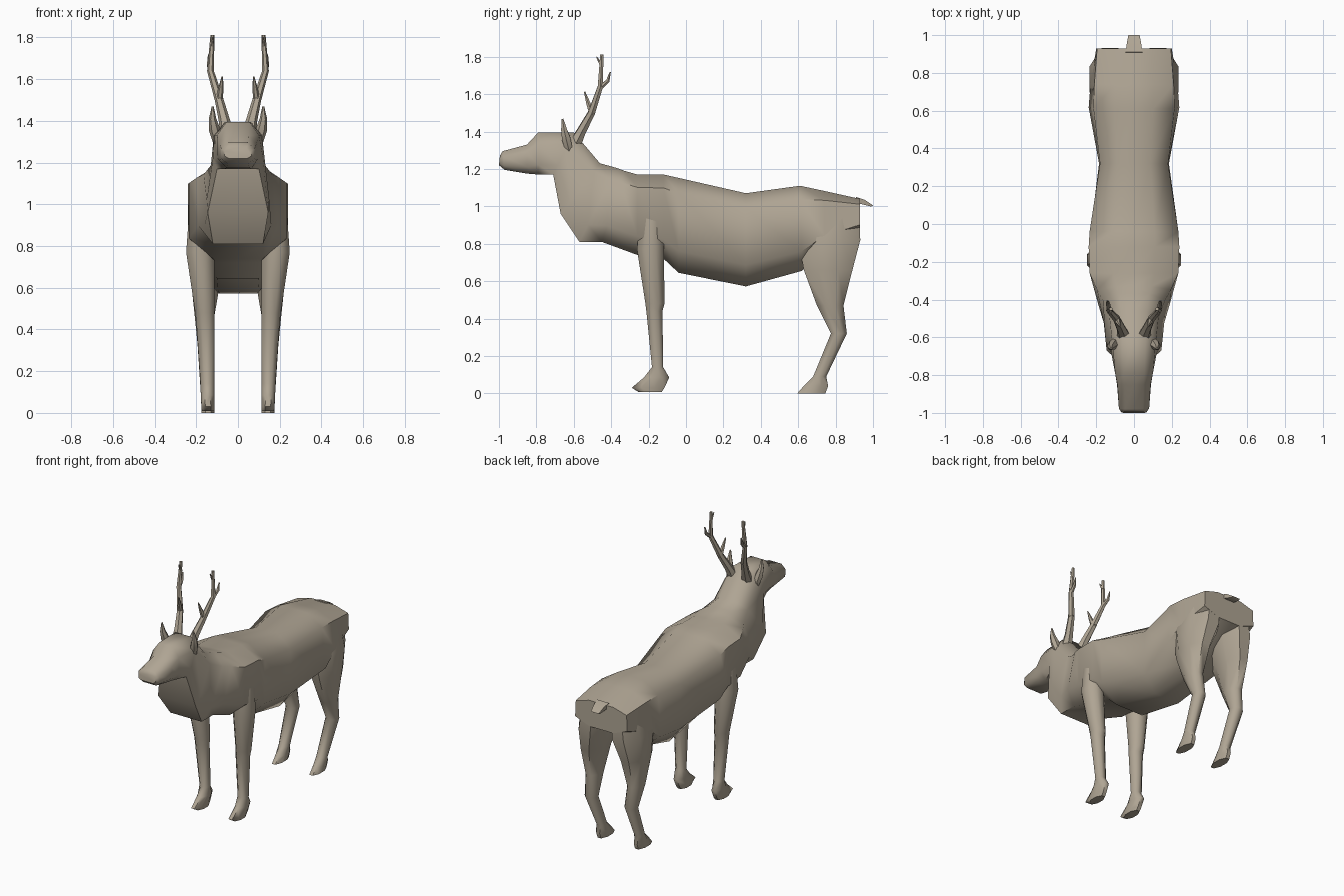
import bpy, bmesh, math
from mathutils import Vector

coat = bpy.data.materials.new("taupe coat")
coat.diffuse_color = (0.43, 0.375, 0.295, 1)


def loft(name, rings, side=1, angle=55):
    """Skin a list of equal-length rings and cap both ends."""
    bm = bmesh.new()
    loops = [[bm.verts.new((x * side, y, z)) for x, y, z in r] for r in rings]
    n = len(loops[0])
    for a, b in zip(loops, loops[1:]):
        for i in range(n):
            j = (i + 1) % n
            bm.faces.new((a[i], a[j], b[j], b[i]))
    bm.faces.new(loops[0])
    bm.faces.new(loops[-1])
    bmesh.ops.recalc_face_normals(bm, faces=bm.faces)
    me = bpy.data.meshes.new(name)
    bm.to_mesh(me)
    bm.free()
    me.materials.append(coat)
    ob = bpy.data.objects.new(name, me)
    bpy.context.collection.objects.link(ob)
    bpy.ops.object.select_all(action='DESELECT')
    ob.select_set(True)
    bpy.context.view_layer.objects.active = ob
    bpy.ops.object.shade_smooth_by_angle(angle=math.radians(angle))
    return ob


def trunk_ring(top, bottom, upper, lower, belly):
    """Symmetric section from its top and bottom (y, z) and three half widths."""
    (yt, zt), (yb, zb) = top, bottom
    shoulder = 0.72 if yt < -0.5 else 0.84
    half = [(0.4 * upper + 0.015, 1), (upper, shoulder), (lower, 0.23), (belly, 0)]
    pts = [(0, 1)] + half + [(0, 0)] + [(-w, f) for w, f in reversed(half)]
    return [(w, yb + (yt - yb) * f, zb + (zt - zb) * f) for w, f in pts]


def leg_ring(z, y0, y1, x1, x0=0.112):
    """Eight-sided section filling the given extents."""
    k = math.cos(math.pi / 8)
    angles = [(i + 0.5) * math.pi / 4 for i in range(8)]
    return [((x0 + x1) / 2 + (x1 - x0) / 2 * math.cos(a) / k,
             (y0 + y1) / 2 + (y1 - y0) / 2 * math.sin(a) / k, z) for a in angles]


def tube(name, path, side, sides=6):
    """Tapered tube through (x, y, z, radius) points."""
    pts = [Vector(p[:3]) for p in path]
    rings = []
    for i, p in enumerate(pts):
        d = (pts[min(i + 1, len(pts) - 1)] - pts[max(i - 1, 0)]).normalized()
        u = d.cross(Vector((0, 1, 0.1))).normalized()
        v = d.cross(u)
        r = path[i][3]
        rings.append([p + r * (u * math.cos(t) + v * math.sin(t))
                      for t in (2 * math.pi * k / sides for k in range(sides))])
    loft(name, rings, side)


# Head, neck and trunk in one skin, from nose to rump
loft("body", [trunk_ring(*r) for r in (
    ((-0.995, 1.27), (-1.00, 1.22), 0.065, 0.065, 0.045),
    ((-0.98, 1.295), (-0.97, 1.195), 0.08, 0.08, 0.05),
    ((-0.85, 1.33), (-0.85, 1.175), 0.088, 0.09, 0.055),
    ((-0.79, 1.395), (-0.79, 1.17), 0.10, 0.10, 0.065),
    ((-0.60, 1.395), (-0.71, 1.17), 0.115, 0.12, 0.10),
    ((-0.46, 1.23), (-0.67, 0.96), 0.13, 0.15, 0.145),
    ((-0.37, 1.205), (-0.57, 0.81), 0.165, 0.16, 0.12),
    ((-0.33, 1.19), (-0.45, 0.81), 0.195, 0.19, 0.12),
    ((-0.26, 1.17), (-0.26, 0.74), 0.235, 0.235, 0.12),
    ((-0.12, 1.17), (-0.12, 0.72), 0.24, 0.238, 0.11),
    ((-0.04, 1.152), (-0.04, 0.645), 0.235, 0.23, 0.10),
    ((0.32, 1.07), (0.32, 0.572), 0.18, 0.185, 0.095),
    ((0.61, 1.11), (0.62, 0.655), 0.215, 0.24, 0.10),
    ((0.74, 1.082), (0.74, 0.77), 0.21, 0.23, 0.09),
    ((0.93, 1.04), (0.93, 0.86), 0.195, 0.20, 0.09),
)])

# Legs: height, front, back, outer side (and inner side on the thigh)
front_leg = ((0.95, -0.25, -0.12, 0.235), (0.77, -0.262, -0.118, 0.248),
             (0.48, -0.217, -0.115, 0.205), (0.44, -0.212, -0.126, 0.20),
             (0.14, -0.182, -0.122, 0.18), (0.085, -0.225, -0.09, 0.178),
             (0.03, -0.29, -0.115, 0.175), (0.008, -0.255, -0.13, 0.173))
hind_leg = ((0.97, 0.62, 0.925, 0.20, 0.03), (0.82, 0.60, 0.932, 0.235, 0.02),
            (0.66, 0.63, 0.89, 0.228, 0.08), (0.47, 0.70, 0.842, 0.208),
            (0.32, 0.775, 0.86, 0.193), (0.09, 0.68, 0.75, 0.178),
            (0.04, 0.63, 0.76, 0.176), (0.0, 0.595, 0.745, 0.175))

for label, s in (("right", 1), ("left", -1)):
    loft(label + "_front_leg", [leg_ring(*r) for r in front_leg], s)
    loft(label + "_hind_leg", [leg_ring(*r) for r in hind_leg], s)
    # Antler beam and its three tines
    tube(label + "_antler", [(0.055, -0.59, 1.34, 0.036), (0.065, -0.56, 1.40, 0.027),
         (0.09, -0.505, 1.50, 0.021), (0.132, -0.458, 1.64, 0.016),
         (0.122, -0.45, 1.812, 0.010)], s)
    tube(label + "_brow_tine", [(0.09, -0.50, 1.49, 0.018), (0.083, -0.522, 1.55, 0.013),
         (0.075, -0.542, 1.612, 0.004)], s)
    tube(label + "_rear_tine", [(0.130, -0.46, 1.635, 0.014), (0.138, -0.418, 1.67, 0.011),
         (0.140, -0.405, 1.718, 0.004)], s)
    tube(label + "_top_tine", [(0.124, -0.45, 1.75, 0.011), (0.120, -0.478, 1.80, 0.003)], s)
    # Upright ear
    tube(label + "_ear", [(0.098, -0.625, 1.30, 0.022), (0.113, -0.64, 1.36, 0.027),
         (0.122, -0.652, 1.41, 0.018), (0.121, -0.66, 1.468, 0.005)], s)

# Short flat tail
loft("tail", [[(-w, y, z), (w, y, z), (w, y - 0.01, z - t), (-w, y - 0.01, z - t)]
              for y, z, w, t in ((0.91, 1.05, 0.045, 0.03), (0.955, 1.035, 0.038, 0.025),
                                 (1.0, 1.005, 0.03, 0.006))])
